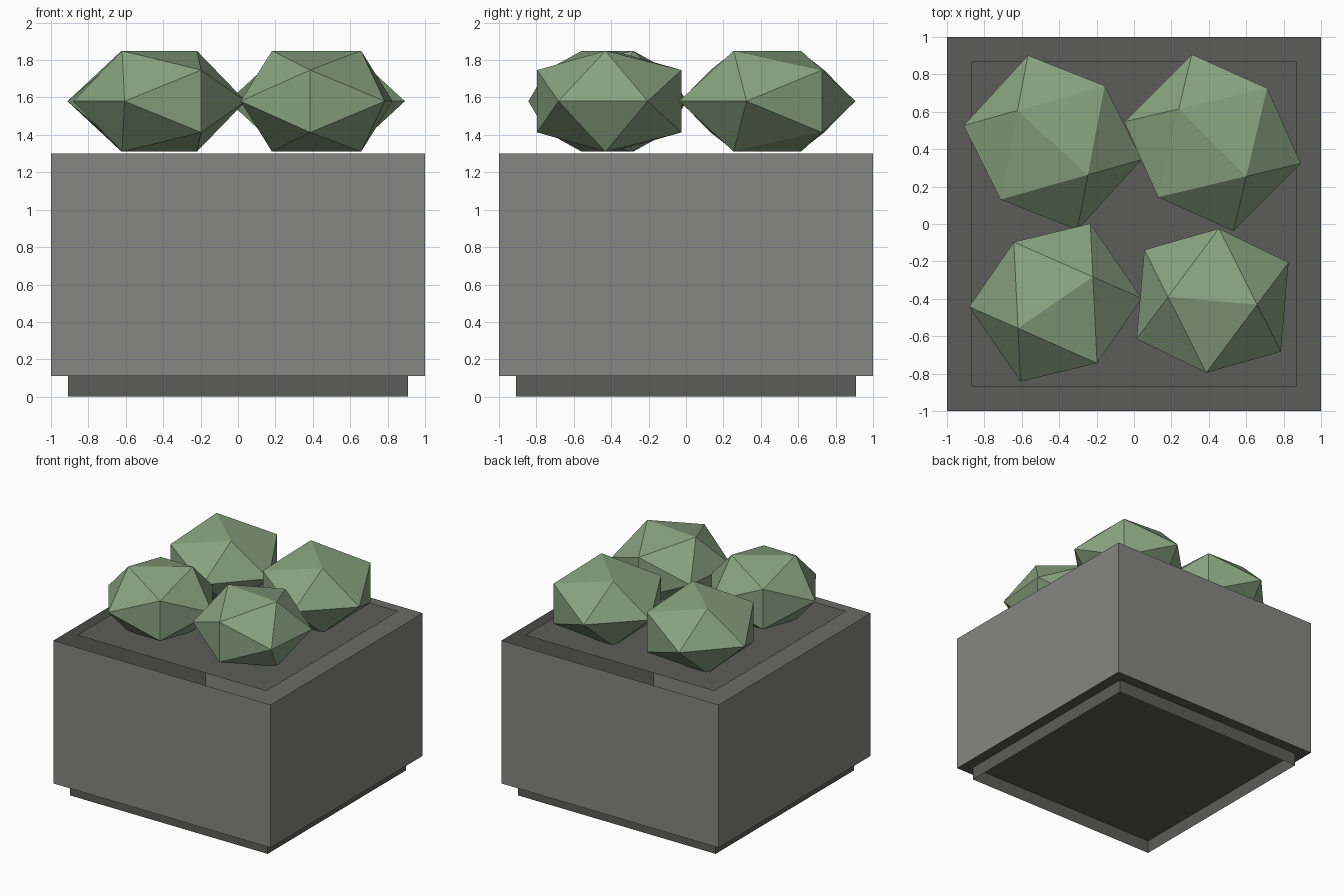
import bpy
import bmesh
import math
from mathutils import Matrix

cube = bpy.data.objects.get("Cube")
if cube:
    bpy.data.objects.remove(cube, do_unlink=True)


def material(name, color):
    mat = bpy.data.materials.new(name)
    mat.use_nodes = True
    mat.diffuse_color = (*color, 1)
    mat.node_tree.nodes["Principled BSDF"].inputs["Base Color"].default_value = (*color, 1)
    return mat


def add_object(name, bm, mat):
    mesh = bpy.data.meshes.new(name)
    bm.to_mesh(mesh)
    bm.free()
    mesh.materials.append(mat)
    obj = bpy.data.objects.new(name, mesh)
    bpy.context.collection.objects.link(obj)
    return obj


def square_sleeve(name, half, bottom, top, mat):
    """Four thin walls, open at both ends."""
    bm = bmesh.new()
    bmesh.ops.create_cube(bm, size=1)
    caps = [f for f in bm.faces if abs(f.normal.z) > 0.5]
    bmesh.ops.delete(bm, geom=caps, context="FACES_ONLY")
    bmesh.ops.scale(bm, vec=(2 * half, 2 * half, top - bottom), verts=bm.verts)
    bmesh.ops.translate(bm, vec=(0, 0, (top + bottom) / 2), verts=bm.verts)
    return add_object(name, bm, mat)


def sheet(name, half, z, mat):
    bm = bmesh.new()
    bmesh.ops.create_grid(bm, x_segments=1, y_segments=1, size=half)
    bmesh.ops.translate(bm, vec=(0, 0, z), verts=bm.verts)
    return add_object(name, bm, mat)


def shrub(name, x, y, radius, angle, mat):
    """Flattened icosahedron resting on an edge."""
    phi = (1 + math.sqrt(5)) / 2
    unit = math.hypot(1, phi)
    bm = bmesh.new()
    for a in (-1, 1):
        for b in (-phi, phi):
            for co in ((b, 0, a), (0, a, b), (a, b, 0)):
                bm.verts.new(co)
    bmesh.ops.convex_hull(bm, input=bm.verts)
    bmesh.ops.scale(bm, vec=(radius / unit, radius / unit, 0.317 / unit), verts=bm.verts)
    bmesh.ops.rotate(bm, matrix=Matrix.Rotation(math.radians(angle), 3, "Z"), verts=bm.verts)
    bmesh.ops.translate(bm, vec=(x, y, 1.58), verts=bm.verts)
    bmesh.ops.recalc_face_normals(bm, faces=bm.faces)
    return add_object(name, bm, mat)


stone = material("grey stone", (0.238, 0.238, 0.23))
dark = material("dark grey", (0.107, 0.107, 0.1))
leaf = material("sage green", (0.246, 0.366, 0.216))

# Planter: open walls on a recessed foot, with a floor and a soil sheet
square_sleeve("planter_foot", 0.91, 0, 0.11, dark)
square_sleeve("planter_walls", 1.0, 0.11, 1.3, stone)
sheet("planter_floor", 1.0, 0.11, dark)
sheet("soil", 0.87, 1.33, dark)

# Shrubs
shrub("shrub_back_right", -0.435, 0.435, 0.485, 47.5, leaf)
shrub("shrub_back_left", 0.42, 0.435, 0.485, 45, leaf)
shrub("shrub_front_right", -0.42, -0.42, 0.462, 124.5, leaf)
shrub("shrub_front_left", 0.42, -0.41, 0.455, 85, leaf)
